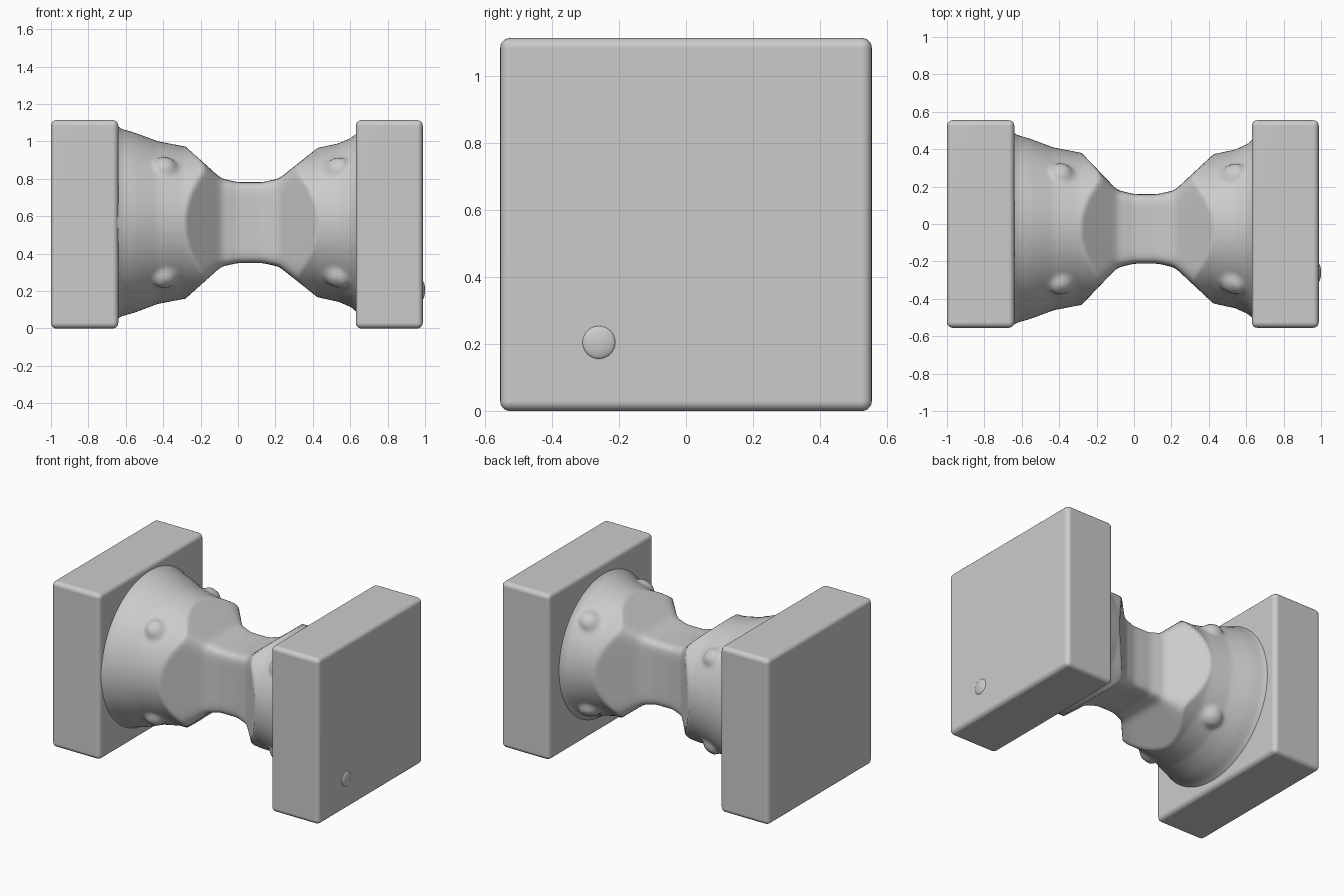
import bpy, bmesh
from math import sin, cos, pi, exp, hypot

if "Cube" in bpy.data.objects:
    bpy.data.objects.remove(bpy.data.objects["Cube"])

CY, CZ = -0.026, 0.566          # axis of the spool
BODY = [(-0.70, 0.52), (-0.645, 0.515), (-0.625, 0.502), (-0.55, 0.48), (-0.43, 0.435),
        (-0.29, 0.408), (0.0, 0.405), (0.42, 0.398), (0.54, 0.424), (0.61, 0.455),
        (0.64, 0.485), (0.70, 0.49)]
NECK_Z = [(-0.48, 0.60), (-0.28, 0.406), (-0.09, 0.236), (0.0, 0.216),
          (0.13, 0.216), (0.22, 0.236), (0.42, 0.395), (0.65, 0.60)]
NECK_Y = [(-0.48, 0.60), (-0.28, 0.406), (-0.09, 0.208), (0.0, 0.186),
          (0.13, 0.186), (0.22, 0.208), (0.42, 0.395), (0.65, 0.60)]


def lerp(points, x):
    if x <= points[0][0]:
        return points[0][1]
    for (x0, v0), (x1, v1) in zip(points, points[1:]):
        if x <= x1:
            return v0 + (v1 - v0) * (x - x0) / (x1 - x0)
    return points[-1][1]


def soft(points, x, w=0.016):
    return sum(lerp(points, x + k * w) for k in (-1, 0, 1)) / 3


def finish(bm, name, angle=None):
    bmesh.ops.recalc_face_normals(bm, faces=bm.faces)
    mesh = bpy.data.meshes.new(name)
    bm.to_mesh(mesh)
    bm.free()
    ob = bpy.data.objects.new(name, mesh)
    bpy.context.collection.objects.link(ob)
    for p in mesh.polygons:
        p.use_smooth = True
    return ob


def end_block(name, x0, x1):
    bm = bmesh.new()
    bmesh.ops.create_cube(bm, size=1)
    for v in bm.verts:
        v.co = ((x0 + x1) / 2 + v.co.x * (x1 - x0), v.co.y * 1.11, 0.557 + v.co.z * 1.114)
    ob = finish(bm, name)
    bev = ob.modifiers.new("rounded_edges", 'BEVEL')
    bev.width, bev.segments = 0.03, 5
    ob.modifiers.new("flat_face_shading", 'WEIGHTED_NORMAL')


# Square end blocks
end_block("left_block", -1.0, -0.64)
end_block("right_block", 0.63, 0.988)

# Spool body: round shoulders cut to a soft square neck, with four studs per side
bm = bmesh.new()
NX, NA = 110, 160
rings = []
for i in range(NX + 1):
    x = -0.70 + 1.40 * i / NX
    body, hy, hz = soft(BODY, x, 0.008), soft(NECK_Y, x), soft(NECK_Z, x)
    ring = []
    for j in range(NA):
        a = 2 * pi * j / NA
        c, s = cos(a), sin(a)
        square = (abs(c / hy) ** 9 + abs(s / hz) ** 9) ** (-1 / 9)
        r = min(body, square)
        # Stud bumps on the diagonals
        arc = ((a % (pi / 2)) - pi / 4) * 0.42
        for sx in (-0.385, 0.525):
            r += 0.036 * exp(-(hypot(x - sx, arc) / 0.055) ** 4)
        ring.append(bm.verts.new((x, CY + r * c, CZ + r * s)))
    rings.append(ring)
for a, b in zip(rings, rings[1:]):
    for j in range(NA):
        k = (j + 1) % NA
        bm.faces.new((a[j], a[k], b[k], b[j]))
bm.faces.new(rings[0])
bm.faces.new(rings[-1])
finish(bm, "spool_body")

# Small low bump on the right block
bm = bmesh.new()
bmesh.ops.create_uvsphere(bm, u_segments=32, v_segments=16, radius=1)
for v in bm.verts:
    v.co = (0.985 + v.co.x * 0.015, -0.26 + v.co.y * 0.05, 0.205 + v.co.z * 0.05)
finish(bm, "face_bump")
